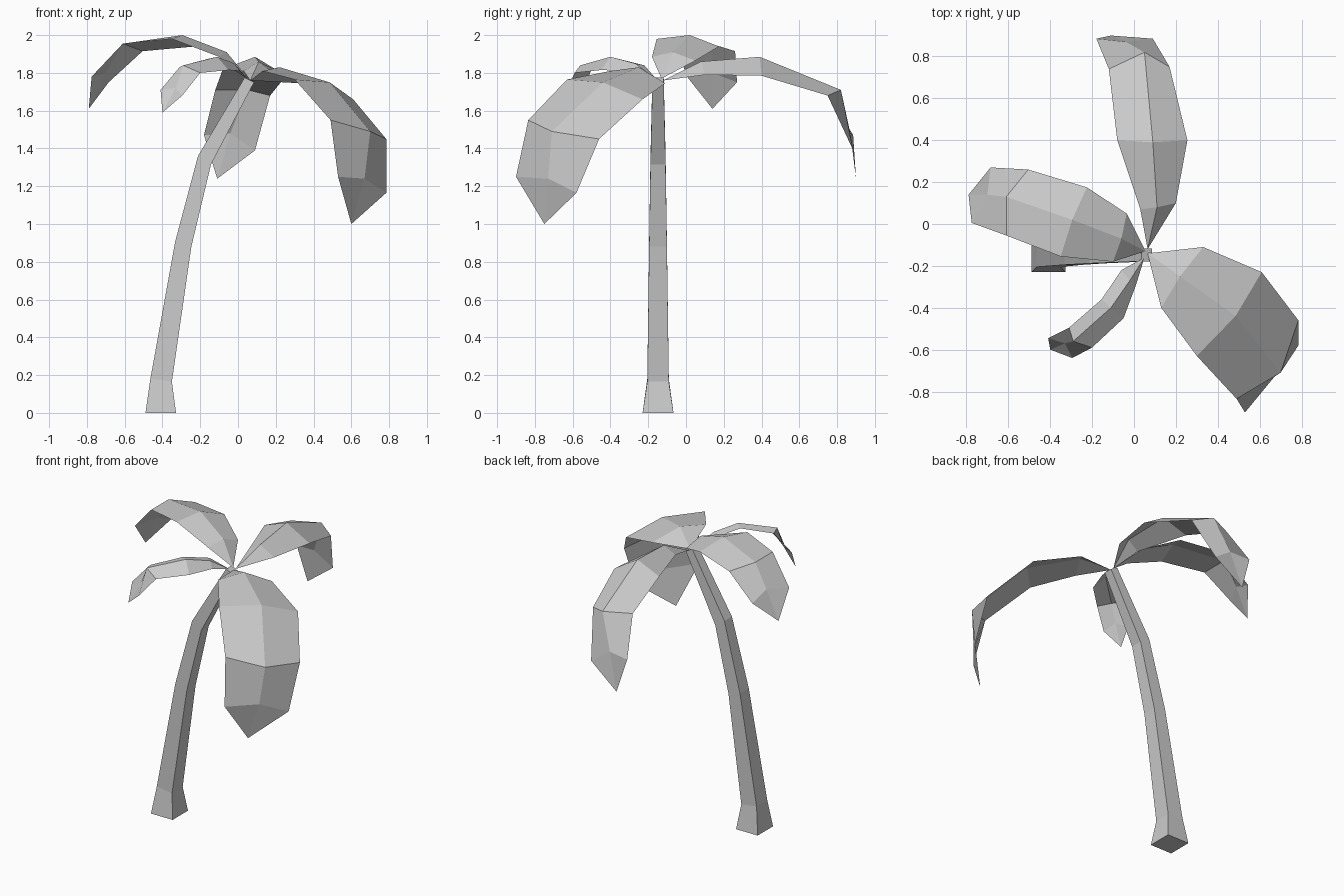
import bpy


def add_mesh(name, verts, faces):
    mesh = bpy.data.meshes.new(name)
    mesh.from_pydata(verts, [], faces)
    mesh.update()
    obj = bpy.data.objects.new(name, mesh)
    bpy.context.collection.objects.link(obj)
    return obj


def trunk(sections):
    """Square tube lofted through (left x, left z, right x, right z, half depth)."""
    verts, faces, yc = [], [], -0.148
    for xl, zl, xr, zr, h in sections:
        verts += [(xl, yc - h, zl), (xr, yc - h, zr), (xr, yc + h, zr), (xl, yc + h, zl)]
    for i in range(len(sections) - 1):
        for k in range(4):
            a, b = i * 4 + k, i * 4 + (k + 1) % 4
            faces.append((a, b, b + 4, a + 4))
    n = len(verts)
    faces += [(3, 2, 1, 0), (n - 4, n - 3, n - 2, n - 1)]
    add_mesh("trunk", verts, faces)


def frond(name, base, rows, tip):
    """Folded leaf sheet: each row is left edge, ridge, right edge."""
    verts = [base] + [p for row in rows for p in row] + [tip]
    last, end = len(verts) - 4, len(verts) - 1
    faces = []
    for k in range(2):
        faces.append((0, 2 + k, 1 + k))
        for i in range(len(rows) - 1):
            a = 1 + i * 3 + k
            faces.append((a, a + 1, a + 4, a + 3))
        faces.append((last + k, last + k + 1, end))
    add_mesh(name, verts, faces)


# leaning trunk with flared foot
trunk([(-0.49, 0, -0.328, 0, 0.082),
       (-0.464, 0.18, -0.35, 0.165, 0.057),
       (-0.333, 0.905, -0.247, 0.88, 0.047),
       (-0.212, 1.36, -0.143, 1.315, 0.04),
       (0.035, 1.775, 0.085, 1.75, 0.03)])

# fronds
frond("back_frond", (0.065, -0.12, 1.76), [
    [(0.03, 0.07, 1.81), (0.11, 0.08, 1.86), (0.20, 0.10, 1.79)],
    [(-0.08, 0.40, 1.82), (0.09, 0.39, 1.885), (0.255, 0.40, 1.785)],
    [(-0.12, 0.74, 1.71), (0.05, 0.82, 1.71), (0.17, 0.75, 1.68)],
    [(-0.18, 0.885, 1.47), (-0.04, 0.87, 1.48), (0.09, 0.885, 1.39)],
], (-0.11, 0.90, 1.24))

frond("right_frond", (0.065, -0.14, 1.76), [
    [(0.13, -0.40, 1.81), (0.22, -0.25, 1.83), (0.33, -0.11, 1.745)],
    [(0.30, -0.63, 1.765), (0.485, -0.44, 1.75), (0.61, -0.23, 1.66)],
    [(0.49, -0.835, 1.55), (0.70, -0.71, 1.49), (0.785, -0.46, 1.45)],
    [(0.53, -0.90, 1.25), (0.67, -0.73, 1.24), (0.785, -0.58, 1.165)],
][::1], (0.60, -0.75, 1.0))

frond("left_frond", (0.055, -0.13, 1.77), [
    [(-0.035, 0.05, 1.865), (-0.06, -0.07, 1.91), (-0.10, -0.18, 1.885)],
    [(-0.225, 0.175, 1.94), (-0.295, 0.02, 2.0), (-0.35, -0.155, 1.98)],
    [(-0.505, 0.26, 1.915), (-0.61, 0.13, 1.955), (-0.61, -0.055, 1.955)],
    [(-0.685, 0.27, 1.75), (-0.70, 0.14, 1.80), (-0.775, 0.005, 1.78)],
], (-0.79, 0.14, 1.61))

frond("front_frond", (0.05, -0.16, 1.77), [
    [(-0.06, -0.22, 1.84), (-0.02, -0.27, 1.85), (0.01, -0.29, 1.81)],
    [(-0.155, -0.36, 1.875), (-0.11, -0.40, 1.885), (-0.05, -0.45, 1.815)],
    [(-0.31, -0.495, 1.83), (-0.29, -0.56, 1.84), (-0.20, -0.59, 1.80)],
    [(-0.41, -0.545, 1.71), (-0.33, -0.57, 1.72), (-0.295, -0.64, 1.68)],
], (-0.40, -0.60, 1.59))
